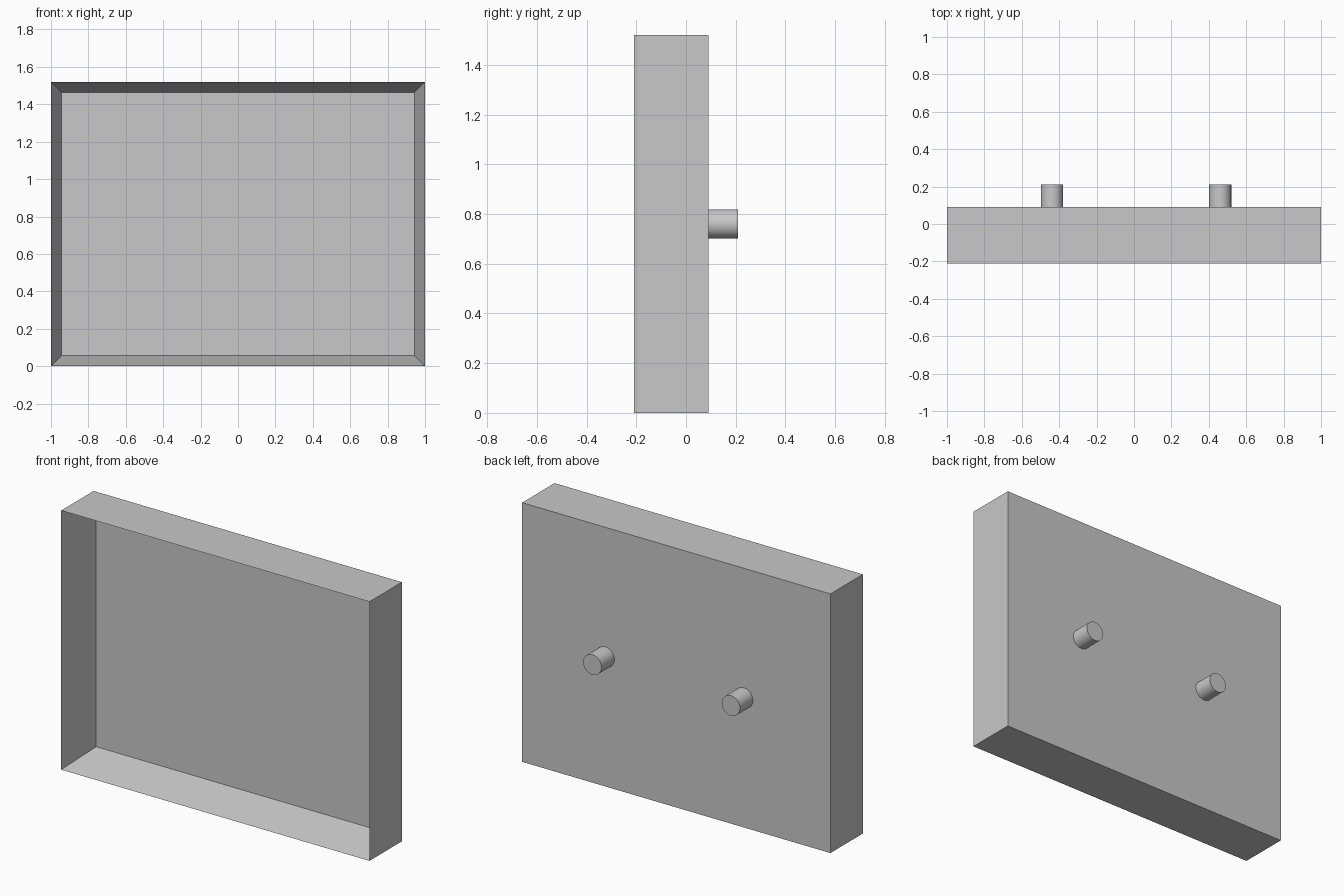
import bpy, bmesh, math
from mathutils import Matrix, Vector

cube = bpy.data.objects.get("Cube")
if cube:
    bpy.data.objects.remove(cube, do_unlink=True)

WIDTH, HEIGHT = 2.0, 1.52
FRONT, BACK = -0.21, 0.09
WALL = 0.057
PEG_RADIUS, PEG_END, PEG_Z = 0.059, 0.21, 0.76

# Single plain grey
grey = bpy.data.materials.new("plain_grey")
grey.use_nodes = True
colour = (0.58, 0.58, 0.58, 1)
grey.diffuse_color = colour
grey.node_tree.nodes["Principled BSDF"].inputs["Base Color"].default_value = colour


def add_object(name, bm):
    mesh = bpy.data.meshes.new(name)
    bmesh.ops.recalc_face_normals(bm, faces=bm.faces)
    bm.to_mesh(mesh)
    bm.free()
    mesh.materials.append(grey)
    obj = bpy.data.objects.new(name, mesh)
    bpy.context.collection.objects.link(obj)
    return obj


# Open-fronted tray: inset the front face, then push it back
bm = bmesh.new()
bmesh.ops.create_cube(bm, size=1)
bmesh.ops.scale(bm, vec=(WIDTH, BACK - FRONT, HEIGHT), verts=bm.verts)
bmesh.ops.translate(bm, vec=(0, (FRONT + BACK) / 2, HEIGHT / 2), verts=bm.verts)
bm.normal_update()
front = min(bm.faces, key=lambda f: f.calc_center_median().y)
bmesh.ops.inset_region(bm, faces=[front], thickness=WALL, use_even_offset=True)
for v in front.verts:
    v.co.y = BACK - WALL
add_object("tray_frame", bm)

# Round pegs on the back
for name, x in (("right_peg", -0.438), ("left_peg", 0.461)):
    bm = bmesh.new()
    place = Matrix.Translation(Vector((x, (BACK + PEG_END) / 2, PEG_Z)))
    bmesh.ops.create_cone(bm, cap_ends=True, segments=48, radius1=PEG_RADIUS,
                          radius2=PEG_RADIUS, depth=PEG_END - BACK,
                          matrix=place @ Matrix.Rotation(math.pi / 2, 4, "X"))
    peg = add_object(name, bm)
    bpy.ops.object.select_all(action="DESELECT")
    peg.select_set(True)
    bpy.context.view_layer.objects.active = peg
    bpy.ops.object.shade_smooth_by_angle(angle=math.radians(35))
